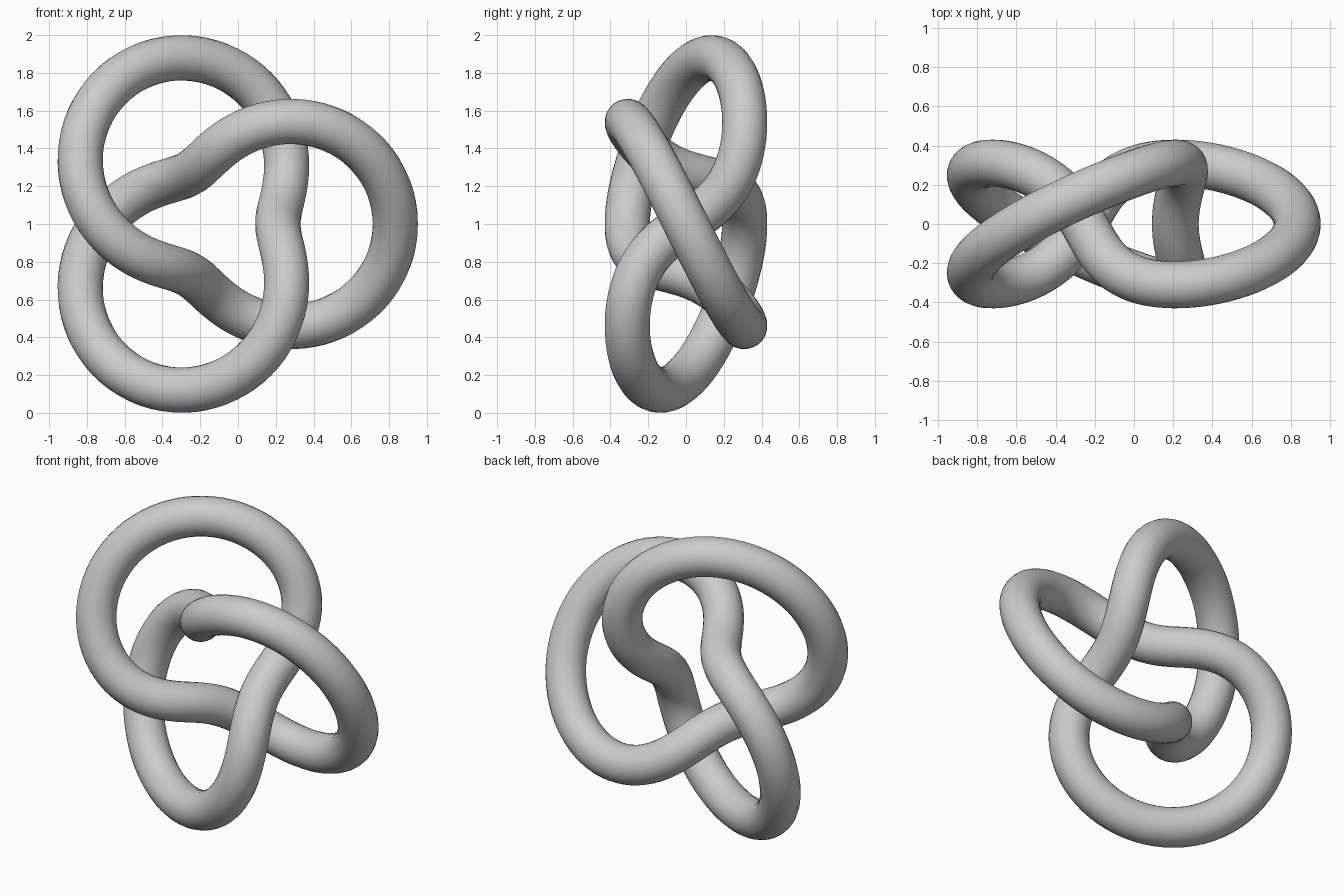
import bpy
from math import sin, cos, pi

if "Cube" in bpy.data.objects:
    bpy.data.objects.remove(bpy.data.objects["Cube"])

K = 0.311        # knot scale: ring radius 2K, winding radius K
TUBE = 0.12      # tube radius
SHIFT = -0.1     # centres the bounding box on x
STEPS = 240

# Closed centre line of a (2,3) torus knot, axis along y
curve = bpy.data.curves.new("trefoil_knot", 'CURVE')
curve.dimensions = '3D'
curve.bevel_depth = TUBE
curve.bevel_resolution = 10
curve.use_fill_caps = False
spline = curve.splines.new('POLY')
spline.points.add(STEPS - 1)
for i, p in enumerate(spline.points):
    t = 2 * pi * i / STEPS
    r = K * (2 + cos(3 * t))
    p.co = (r * cos(2 * t) + SHIFT, -K * sin(3 * t), r * sin(2 * t) + 1, 1)
spline.use_cyclic_u = True
spline.use_smooth = True

# Turn the swept tube into a smooth mesh
knot = bpy.data.objects.new("trefoil_knot", curve)
bpy.context.collection.objects.link(knot)
bpy.context.view_layer.objects.active = knot
knot.select_set(True)
bpy.ops.object.convert(target='MESH')
bpy.ops.object.shade_smooth()
